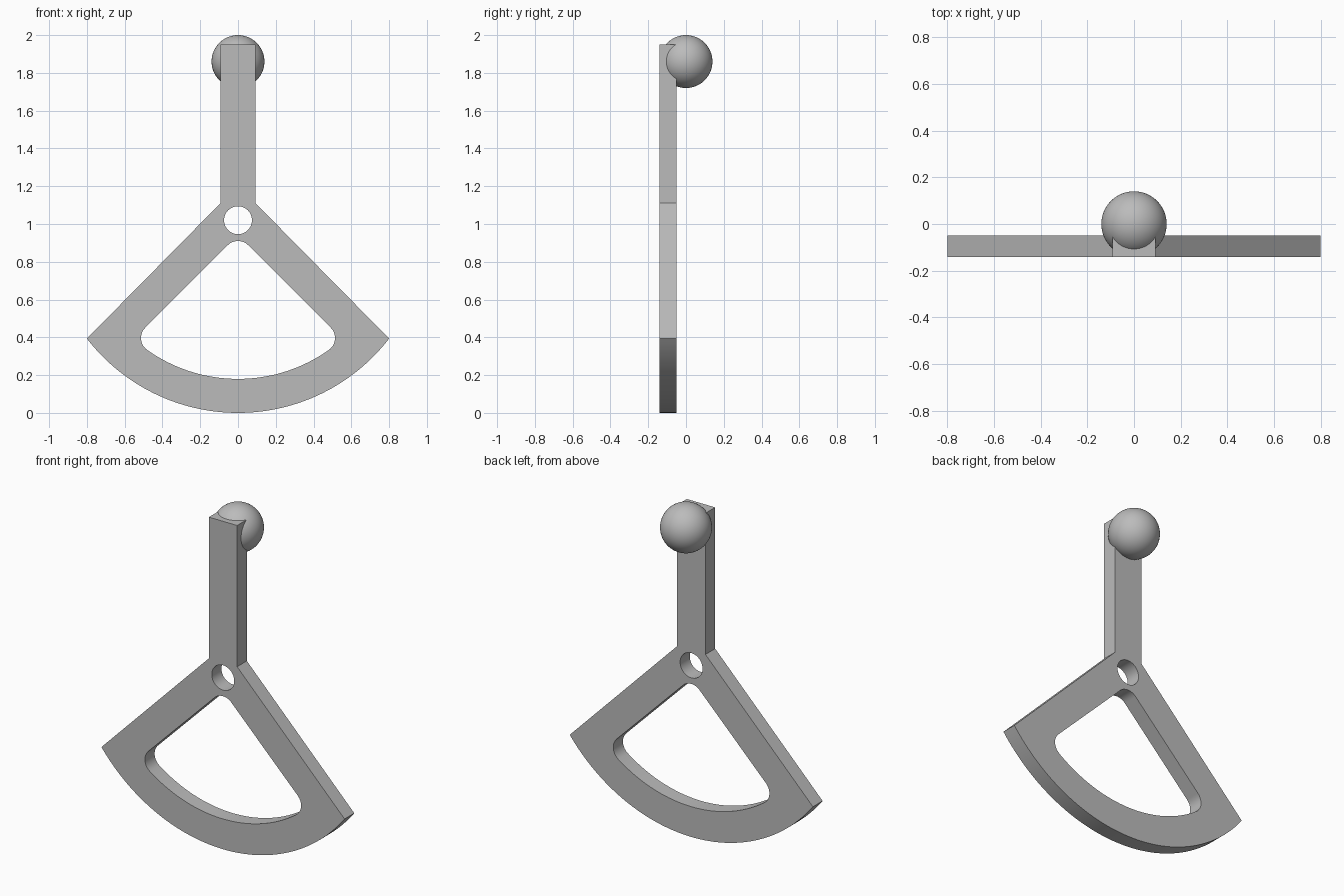
import bpy, bmesh
from math import sin, cos, radians, asin, atan2, sqrt, tau, pi
from mathutils import Vector

default = bpy.data.objects.get("Cube")
if default:
    bpy.data.objects.remove(default)

grey = bpy.data.materials.new("plain grey")
grey.use_nodes = True
COLOUR = (0.5, 0.5, 0.5, 1)
grey.diffuse_color = COLOUR
grey.node_tree.nodes["Principled BSDF"].inputs["Base Color"].default_value = COLOUR

FRONT, BACK = -0.141, -0.05
SWING = 1.01          # radius of the bottom arc and height of its centre
RIM = 0.83            # radius of the window's bottom arc
FILLET = 0.077        # window corner radius
APEX = 0.942          # height where the window's straight sides would meet


def arc(cx, cz, r, start, end, steps):
    """Points along an arc, angles in radians from +x towards +z."""
    return [(cx + r * cos(start + (end - start) * i / steps),
             cz + r * sin(start + (end - start) * i / steps))
            for i in range(steps + 1)]


def finish(ob):
    ob.data.materials.append(grey)
    bpy.ops.object.select_all(action='DESELECT')
    ob.select_set(True)
    bpy.context.view_layer.objects.active = ob
    bpy.ops.object.shade_smooth_by_angle(angle=radians(30))


# Outline: bottom arc, then up the right shoulder and round the stem
half = asin(0.8 / SWING)
outline = arc(0, SWING, SWING, -pi / 2 - half, -pi / 2 + half, 64)
outline += [(0.093, 1.11), (0.093, 1.95), (-0.093, 1.95), (-0.093, 1.11)]

# Window: rounded sector, its corner circles tangent to the side and the arc
drop = SWING - (APEX - FILLET * sqrt(2))
reach = RIM - FILLET
corner_x = (-drop + sqrt(2 * reach ** 2 - drop ** 2)) / 2
corner_z = APEX - FILLET * sqrt(2) - corner_x
touch = atan2(corner_z - SWING, corner_x)
window = arc(0, SWING, RIM, -pi - touch, touch, 48)
window += arc(corner_x, corner_z, FILLET, touch, pi / 4, 14)[1:]
window += arc(0, APEX - FILLET * sqrt(2), FILLET, pi / 4, 3 * pi / 4, 14)
window += arc(-corner_x, corner_z, FILLET, 3 * pi / 4, pi - touch, 14)[:-1]

# Pivot hole
hole = arc(0, 1.02, 0.074, 0, tau, 48)[:-1]

# Flat plate with both openings, given its thickness
bm = bmesh.new()
edges = []
for loop in (outline, window, hole):
    verts = [bm.verts.new((x, FRONT, z)) for x, z in loop]
    edges += [bm.edges.new((a, b)) for a, b in zip(verts, verts[1:] + verts[:1])]
bmesh.ops.triangle_fill(bm, use_beauty=True, edges=edges, normal=Vector((0, -1, 0)))
grown = bmesh.ops.extrude_face_region(bm, geom=bm.faces[:], use_keep_orig=True)
moved = [g for g in grown["geom"] if isinstance(g, bmesh.types.BMVert)]
bmesh.ops.translate(bm, verts=moved, vec=(0, BACK - FRONT, 0))
bmesh.ops.recalc_face_normals(bm, faces=bm.faces[:])
mesh = bpy.data.meshes.new("lever_plate")
bm.to_mesh(mesh)
bm.free()
plate = bpy.data.objects.new("lever_plate", mesh)
bpy.context.collection.objects.link(plate)
finish(plate)

# Ball knob at the top of the stem
bpy.ops.mesh.primitive_uv_sphere_add(segments=64, ring_count=32, radius=0.14,
                                     location=(0, 0, 1.86))
ball = bpy.context.object
ball.name = "ball_knob"
finish(ball)
